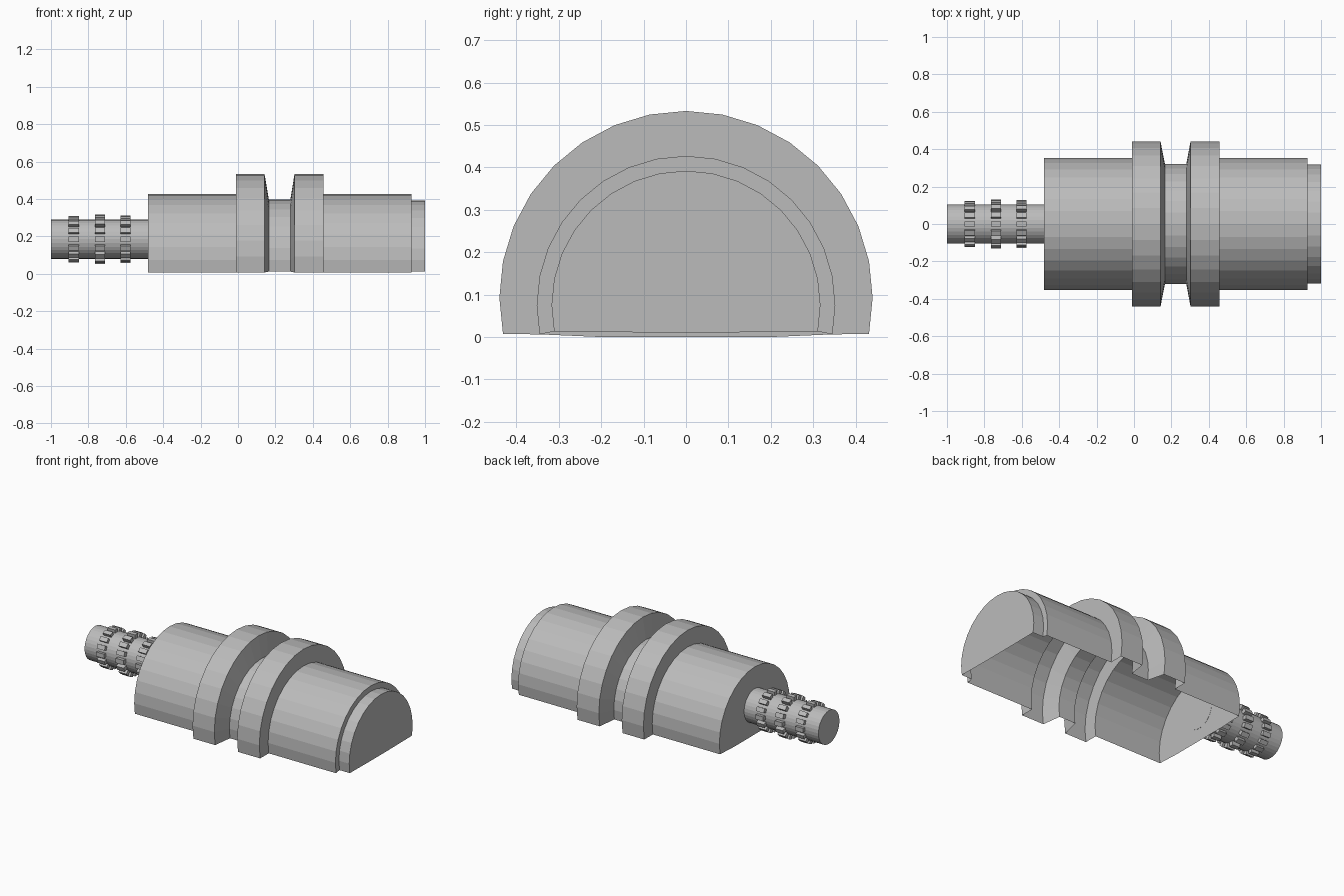
import bpy, bmesh, math

if "Cube" in bpy.data.objects:
    bpy.data.objects.remove(bpy.data.objects["Cube"])

grey = bpy.data.materials.new("plain grey")
grey.diffuse_color = (0.5, 0.5, 0.5, 1)
grey.use_nodes = True
grey.node_tree.nodes["Principled BSDF"].inputs["Base Color"].default_value = grey.diffuse_color


def finish(bm, name):
    bmesh.ops.recalc_face_normals(bm, faces=bm.faces)
    mesh = bpy.data.meshes.new(name)
    bm.to_mesh(mesh)
    bm.free()
    mesh.materials.append(grey)
    obj = bpy.data.objects.new(name, mesh)
    bpy.context.collection.objects.link(obj)
    return obj


# Hollow half housing: (x, radius, centre height) swept over 18 of 32 sides
profile = [(-0.48, 0.352, 0.075), (-0.01, 0.352, 0.075), (-0.01, 0.44, 0.093),
           (0.142, 0.44, 0.093), (0.165, 0.322, 0.075), (0.28, 0.322, 0.075),
           (0.302, 0.44, 0.093), (0.457, 0.44, 0.093), (0.457, 0.352, 0.075),
           (0.928, 0.352, 0.075), (0.928, 0.317, 0.075), (1.0, 0.317, 0.075)]
bm = bmesh.new()
rings = []
for x, r, cz in profile:
    rings.append([bm.verts.new((x, r * math.sin(a), cz + r * math.cos(a)))
                  for a in (math.radians(11.25 * i) for i in range(-9, 10))])
for a, b in zip(rings, rings[1:]):
    for i in range(18):
        bm.faces.new((a[i], a[i + 1], b[i + 1], b[i]))
# End walls with slightly bowed lower edges
for ring, x, w, z in ((rings[0], -0.48, 0.2, 0.0), (rings[-1], 1.0, 0.1, 0.011)):
    low = [bm.verts.new((x, y, z)) for y in (w, -w)]
    bm.faces.new(ring + low)
finish(bm, "half_housing")


# Shaft
SHAFT_Z, SHAFT_R = 0.185, 0.105
bpy.ops.mesh.primitive_cylinder_add(vertices=32, radius=SHAFT_R, depth=0.521,
                                    location=(-0.7395, 0, SHAFT_Z),
                                    rotation=(0, math.pi / 2, 0))
shaft = bpy.context.object
shaft.name = "shaft"
shaft.data.materials.append(grey)


# Three rings of raised grip blocks
def grip_ring(x, r_out, count=16):
    bm = bmesh.new()
    half, r_in = 0.11, SHAFT_R - 0.008
    for k in range(count):
        mid = 2 * math.pi * k / count
        ends = []
        for dx in (-0.027, 0.027):
            ends.append([bm.verts.new((x + dx, r * math.sin(mid + t),
                                       SHAFT_Z + r * math.cos(mid + t)))
                         for r, t in ((r_in, -half), (r_out, -half),
                                      (r_out, half), (r_in, half))])
        a, b = ends
        bm.faces.new(a)
        bm.faces.new(b[::-1])
        for i in range(4):
            j = (i + 1) % 4
            bm.faces.new((a[j], a[i], b[i], b[j]))
    finish(bm, "grip_ring")


for x, r in ((-0.878, 0.125), (-0.738, 0.132), (-0.602, 0.128)):
    grip_ring(x, r)
